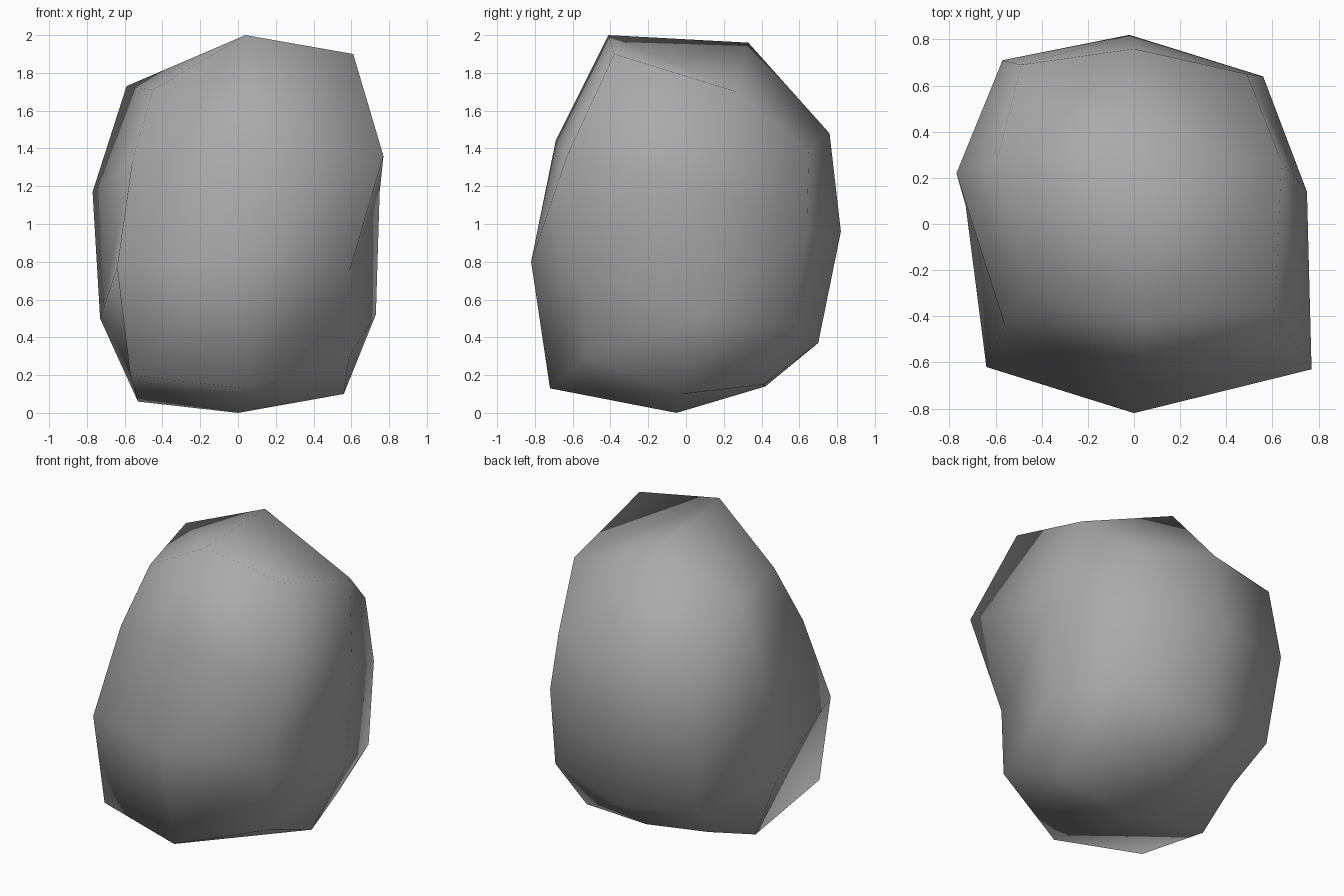
import bpy
import bmesh

# Remove the default object only
default_cube = bpy.data.objects.get("Cube")
if default_cube:
    bpy.data.objects.remove(default_cube, do_unlink=True)


def make_material(name, grey):
    """Flat grey stone colour for viewport and render."""
    material = bpy.data.materials.new(name)
    material.use_nodes = True
    colour = (grey, grey, grey, 1.0)
    material.diffuse_color = colour
    shader = next(n for n in material.node_tree.nodes if n.type == "BSDF_PRINCIPLED")
    shader.inputs["Base Color"].default_value = colour
    shader.inputs["Roughness"].default_value = 0.9
    return material


def add_ring(mesh, points):
    """Add one uneven cross-section, counted round from the front centre."""
    return [mesh.verts.new(point) for point in points]


def bridge(mesh, lower, upper):
    """Join two cross-sections with a band of quads."""
    count = len(lower)
    for i in range(count):
        j = (i + 1) % count
        mesh.faces.new((lower[i], lower[j], upper[j], upper[i]))


def cap(mesh, ring, centre):
    """Close a cross-section with four quads round a centre point."""
    hub = mesh.verts.new(centre)
    count = len(ring)
    for i in range(0, count, 2):
        mesh.faces.new((ring[i], ring[i + 1], ring[(i + 2) % count], hub))


# Cross-sections of the boulder
base_section = [
    (.03, -.72, .13), (.59, -.53, .3), (.56, -.02, .1), (.45, .41, .15),
    (0, .42, .14), (-.45, .4, .2), (-.53, .02, .06), (-.57, -.6, .2),
]
lower_section = [
    (0, -.82, .8), (.59, -.55, .75), (.73, .1, .52), (.57, .57, .45),
    (0, .7, .37), (-.53, .62, .42), (-.73, .08, .5), (-.64, -.62, .77),
]
upper_section = [
    (.02, -.69, 1.44), (.77, -.63, 1.36), (.75, .14, 1.17), (.56, .64, .98),
    (-.02, .82, .96), (-.57, .71, 1), (-.77, .22, 1.17), (-.56, -.44, 1.33),
]
crown_section = [
    (.04, -.41, 2), (.61, -.38, 1.9), (.64, .27, 1.7), (.49, .65, 1.38),
    (0, .76, 1.48), (-.49, .69, 1.44), (-.59, .29, 1.73), (-.45, -.29, 1.71),
]

# Skin the sections into one closed body
body = bmesh.new()
sections = (base_section, lower_section, upper_section, crown_section)
rings = [add_ring(body, section) for section in sections]
for lower, upper in zip(rings, rings[1:]):
    bridge(body, lower, upper)
cap(body, rings[0], (0, -.05, 0))
cap(body, rings[-1], (-.03, .33, 1.96))
bmesh.ops.recalc_face_normals(body, faces=body.faces)

# Soft shading over the coarse facets
for face in body.faces:
    face.smooth = True

boulder_mesh = bpy.data.meshes.new("boulder")
body.to_mesh(boulder_mesh)
body.free()
boulder_mesh.materials.append(make_material("stone grey", 0.4))
boulder = bpy.data.objects.new("boulder", boulder_mesh)
bpy.context.scene.collection.objects.link(boulder)
